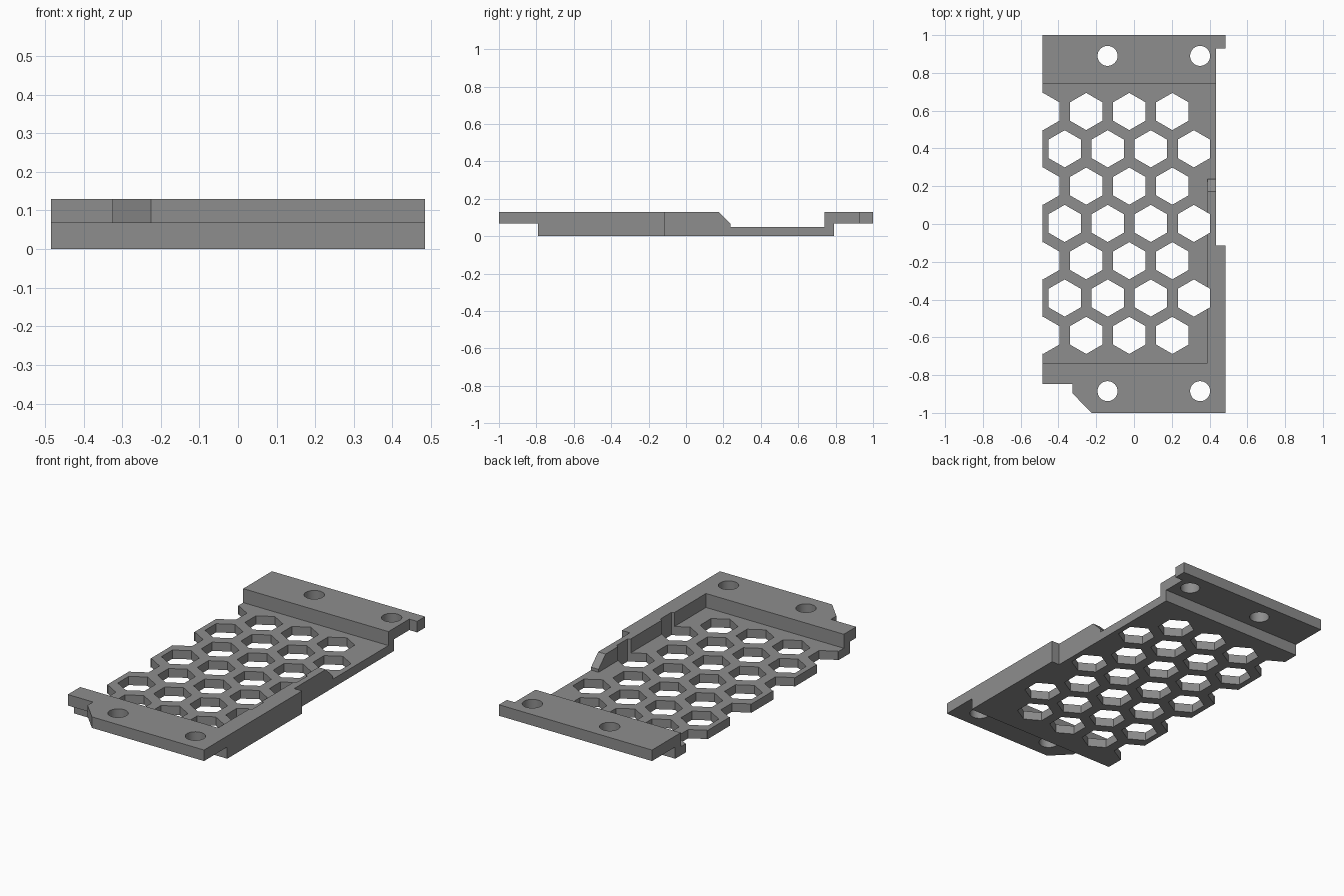
import bpy, math

if "Cube" in bpy.data.objects:
    bpy.data.objects.remove(bpy.data.objects["Cube"])

grey = bpy.data.materials.new("grey")
grey.diffuse_color = (0.27, 0.27, 0.27, 1)
grey.use_nodes = True
grey.node_tree.nodes["Principled BSDF"].inputs["Base Color"].default_value = grey.diffuse_color


def prism(name, profile, lo, hi, axis):
    """Extrude a closed 2D profile along x (profile in y,z) or z (profile in x,y)."""
    place = (lambda p, t: (t, p[0], p[1])) if axis == "x" else (lambda p, t: (p[0], p[1], t))
    n = len(profile)
    verts = [place(p, lo) for p in profile] + [place(p, hi) for p in profile]
    faces = [list(range(n))[::-1], list(range(n, 2 * n))]
    faces += [[i, (i + 1) % n, n + (i + 1) % n, n + i] for i in range(n)]
    mesh = bpy.data.meshes.new(name)
    mesh.from_pydata(verts, [], faces)
    mesh.materials.append(grey)
    obj = bpy.data.objects.new(name, mesh)
    bpy.context.collection.objects.link(obj)
    return obj


def ring(x, y, radius, sides, turn=0.0):
    return [(x + radius * math.cos(turn + i * math.tau / sides),
             y + radius * math.sin(turn + i * math.tau / sides)) for i in range(sides)]


def combine(target, tool, operation):
    """Apply an exact boolean and discard the tool."""
    mod = target.modifiers.new("cut", "BOOLEAN")
    mod.operation, mod.solver, mod.object = operation, "EXACT", tool
    bpy.context.view_layer.objects.active = target
    bpy.ops.object.modifier_apply(modifier=mod.name)
    bpy.data.objects.remove(tool)


L, R, OUT = -0.485, 0.435, 0.485     # left edge, inner right edge, outer right edge
LIP, TOP, FLOOR = 0.067, 0.13, 0.05  # flange underside, top, floor height

# Floor with a raised flange at each end
bracket = prism("vent_bracket", [
    (-1, LIP), (-0.79, LIP), (-0.79, 0), (0.79, 0), (0.79, LIP), (1, LIP),
    (1, TOP), (0.74, TOP), (0.74, FLOOR), (-0.735, FLOOR), (-0.735, TOP), (-1, TOP)], L, R, "x")

# Thin side wall with a sloped end
combine(bracket, prism("side_wall", [
    (-0.76, 0), (0.237, 0), (0.237, LIP), (0.173, TOP), (-0.76, TOP)], 0.388, R, "x"), "UNION")

# Wider front half of the side wall, and the small tab on the back flange
combine(bracket, prism("wide_wall", [
    (-1, LIP), (-0.79, LIP), (-0.79, 0), (-0.113, 0), (-0.113, TOP), (-1, TOP)], 0.41, OUT, "x"), "UNION")
combine(bracket, prism("back_tab", [
    (0.928, LIP), (1, LIP), (1, TOP), (0.928, TOP)], 0.40, OUT, "x"), "UNION")

# Chamfered notch in the front left corner
combine(bracket, prism("corner_notch", [
    (-0.6, -1.1), (-0.125, -1.1), (-0.225, -1), (-0.325, -0.897), (-0.325, -0.847), (-0.6, -0.847)],
    -0.1, 0.3, "z"), "DIFFERENCE")

# Screw holes
for x in (-0.14, 0.35):
    for y in (-0.885, 0.89):
        combine(bracket, prism("screw_hole", ring(x, y, 0.053, 32), -0.1, 0.3, "z"), "DIFFERENCE")

# Honeycomb vents in staggered rows
for row in range(-3, 4):
    start = -0.481 if row % 2 else -0.367
    for col in range(4):
        hexagon = ring(start + col * 0.228, 0.003 + row * 0.1975, 0.0985, 6, math.pi / 6)
        combine(bracket, prism("vent", hexagon, -0.1, 0.3, "z"), "DIFFERENCE")

# Smooth hole walls, crisp edges elsewhere
bracket.select_set(True)
bpy.context.view_layer.objects.active = bracket
bpy.ops.object.shade_smooth_by_angle(angle=math.radians(30))
